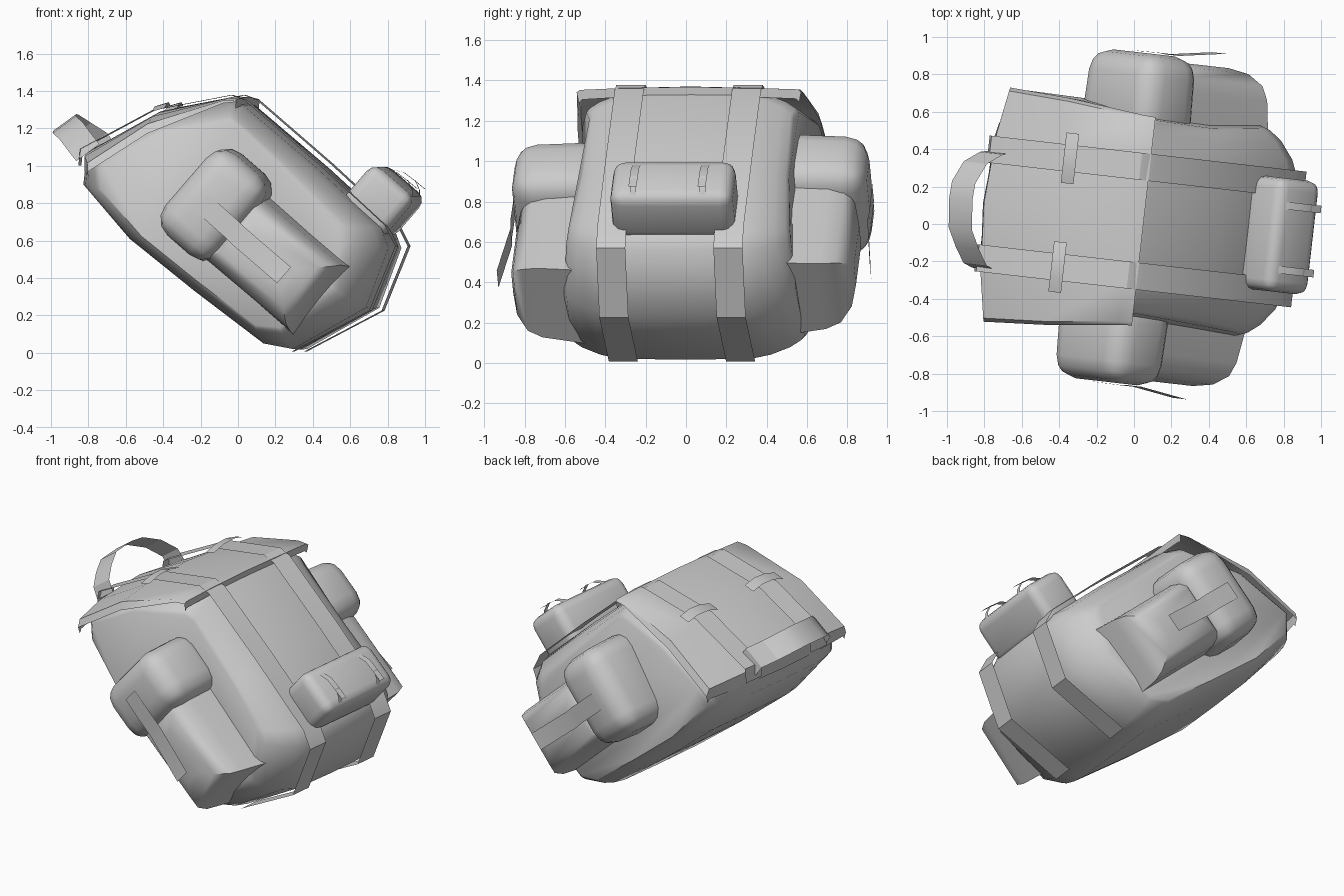
import bpy, bmesh, math
from mathutils import Matrix, Vector

old = bpy.data.objects.get("Cube")
if old:
    bpy.data.objects.remove(old, do_unlink=True)

mat = bpy.data.materials.new("grey canvas")
mat.use_nodes = True
GREY = (0.6, 0.6, 0.6, 1)
mat.diffuse_color = GREY
mat.node_tree.nodes["Principled BSDF"].inputs["Base Color"].default_value = GREY

YAW = Matrix.Rotation(math.radians(-6.5), 4, 'Z')
TILT = Matrix.Rotation(math.radians(41), 4, 'Y')   # local x runs down the bag, z away from its back


def finish(name, bm, angle=40):
    bmesh.ops.recalc_face_normals(bm, faces=bm.faces[:])
    bm.transform(YAW)
    me = bpy.data.meshes.new(name)
    bm.to_mesh(me)
    bm.free()
    me.materials.append(mat)
    ob = bpy.data.objects.new(name, me)
    bpy.context.collection.objects.link(ob)
    bpy.ops.object.select_all(action='DESELECT')
    ob.select_set(True)
    bpy.context.view_layer.objects.active = ob
    bpy.ops.object.shade_smooth_by_angle(angle=math.radians(angle))


def loft(rings, closed=True):
    bm = bmesh.new()
    vs = [[bm.verts.new(p) for p in r] for r in rings]
    n = len(vs[0])
    for a, b in zip(vs, vs[1:]):
        for i in range(n if closed else n - 1):
            j = (i + 1) % n
            bm.faces.new((a[i], a[j], b[j], b[i]))
    if closed:
        bm.faces.new(vs[0])
        bm.faces.new(vs[-1])
    return bm


def soft_box(name, centre, size, bevel, taper=1.0, rim_only=False):
    """Rounded box in the tilted frame; taper shrinks its outer y face."""
    bm = bmesh.new()
    bmesh.ops.create_cube(bm, size=1)
    side = 1 if centre[1] > 0 else -1
    for v in bm.verts:
        k = taper if v.co.y * side > 0 else 1
        v.co = Vector((v.co.x * size[0] * k, v.co.y * size[1], v.co.z * size[2] * k))
    edges = [e for e in bm.edges
             if not rim_only or all(v.co.y * side > 0 for v in e.verts)]
    bmesh.ops.bevel(bm, geom=edges, offset=bevel, segments=3, profile=0.5, affect='EDGES')
    bm.transform(Matrix.Translation(centre) @ TILT)
    finish(name, bm, 50)


def ribbon(name, path, width):
    """Flat cloth band through path points, widened along a direction."""
    half = Vector(width) / 2
    pts = [Vector(p) for p in path]
    finish(name, loft([[p - half for p in pts], [p + half for p in pts]], False), 25)


# Main bag: side profile (x, z, half width, corner rounding), lofted across
profile = [(-.80, .90, .58, .14), (-.78, 1.05, .61, .14), (-.42, 1.26, .59, .15), (0, 1.345, .53, .16),
           (.06, 1.32, .51, .18), (.45, .99, .52, .24), (.80, .67, .55, .27), (.84, .56, .56, .28),
           (.72, .24, .58, .24), (.33, .02, .59, .17), (.17, .05, .59, .15), (-.2, .33, .6, .15), (-.55, .61, .6, .15)]
cx, cz = .08, .7
steps = ((0, -.03), (.55, 0), (.72, .18), (.88, .5), (.97, .8), (1, 1))
rings = []
for t, f in [(-t, f) for t, f in steps[:0:-1]] + list(steps):
    rings.append([(cx + (x - cx) * (1 - r * f), t * w + .035, cz + (z - cz) * (1 - r * f))
                  for x, z, w, r in profile])
finish("main_bag", loft(rings), 50)

# Top flap: (x, z, half width, edge droop, bow of the rear edge)
flap_line = [(-.815, .98, .62, .03, .08), (-.81, 1.075, .63, .06, .07), (-.42, 1.29, .61, .065, 0),
             (-.02, 1.37, .565, .02, 0), (.05, 1.368, .56, .015, 0), (.045, 1.325, .55, .02, 0)]
rows = []
for t, drop in ((-1, 1.8), (-.97, 1), (-.6, .4), (0, 0), (.6, .4), (.97, .8), (1, 1.6)):
    rows.append([(x + bow * t * t, t * w + .02, z - droop * drop) for x, z, w, droop, bow in flap_line])
finish("top_flap", loft(rows, False), 45)

# Pair of long straps over the flap, the front and the base, plus flap buckles
strap = [(-.82, 1.0), (-.81, 1.09), (-.42, 1.298), (0, 1.378), (.075, 1.35), (.47, 1.01),
         (.83, .68), (.885, .57), (.745, .225), (.33, .008)]
for side, y in (("left", .31), ("right", -.275)):
    ribbon(side + "_long_strap", [(x, y, z) for x, z in strap], (0, .145, 0))
    buckle = [(-.38, y - .135, 1.30), (-.38, y - .05, 1.325), (-.38, y + .05, 1.33), (-.38, y + .135, 1.31)]
    ribbon(side + "_flap_buckle", buckle, (.068, 0, .02))

# Carrying handle
arch = [(-.76, .30, 1.07), (-.80, .29, 1.13), (-.88, .23, 1.185), (-.93, .12, 1.225), (-.935, .03, 1.232),
        (-.92, -.13, 1.22), (-.87, -.23, 1.185), (-.82, -.31, 1.13), (-.77, -.33, 1.07)]
ribbon("carry_handle", arch, (.125, 0, .09))

# Side pockets: lower bag, bulging lid and hanging fastening strap
for side, s in (("left", 1), ("right", -1)):
    off, up = .03, s * .02
    soft_box(side + "_pocket_bag", (.255, s * .64 + off, .515 + up), (.68, .43, .49), .15, .88, True)
    soft_box(side + "_pocket_lid", (-.05, s * .66 + off, .81 + up), (.40, .45, .59), .115, .95)
    path = [(-.10, s * .892 + off, .825 + up), (.06, s * .895 + off, .685 + up),
            (.10, s * .89 + off, .645 + up), (.35, s * .93 + off, .435 + up)]
    ribbon(side + "_pocket_strap", path, (.075, 0, .085))

# Front pouch with two small straps
soft_box("front_pouch", (.775, .03, .81), (.30, .61, .29), .06)
for side, y in (("left", .19), ("right", -.155)):
    path = [(.78, y, .985), (.87, y, .965), (.93, y, .92), (.985, y, .875)]
    ribbon(side + "_pouch_strap", path, (0, .04, 0))
    path = [(.93, y, .925), (.955, y, .87), (.955, y, .82)]
    ribbon(side + "_pouch_tab", path, (0, .03, 0))
